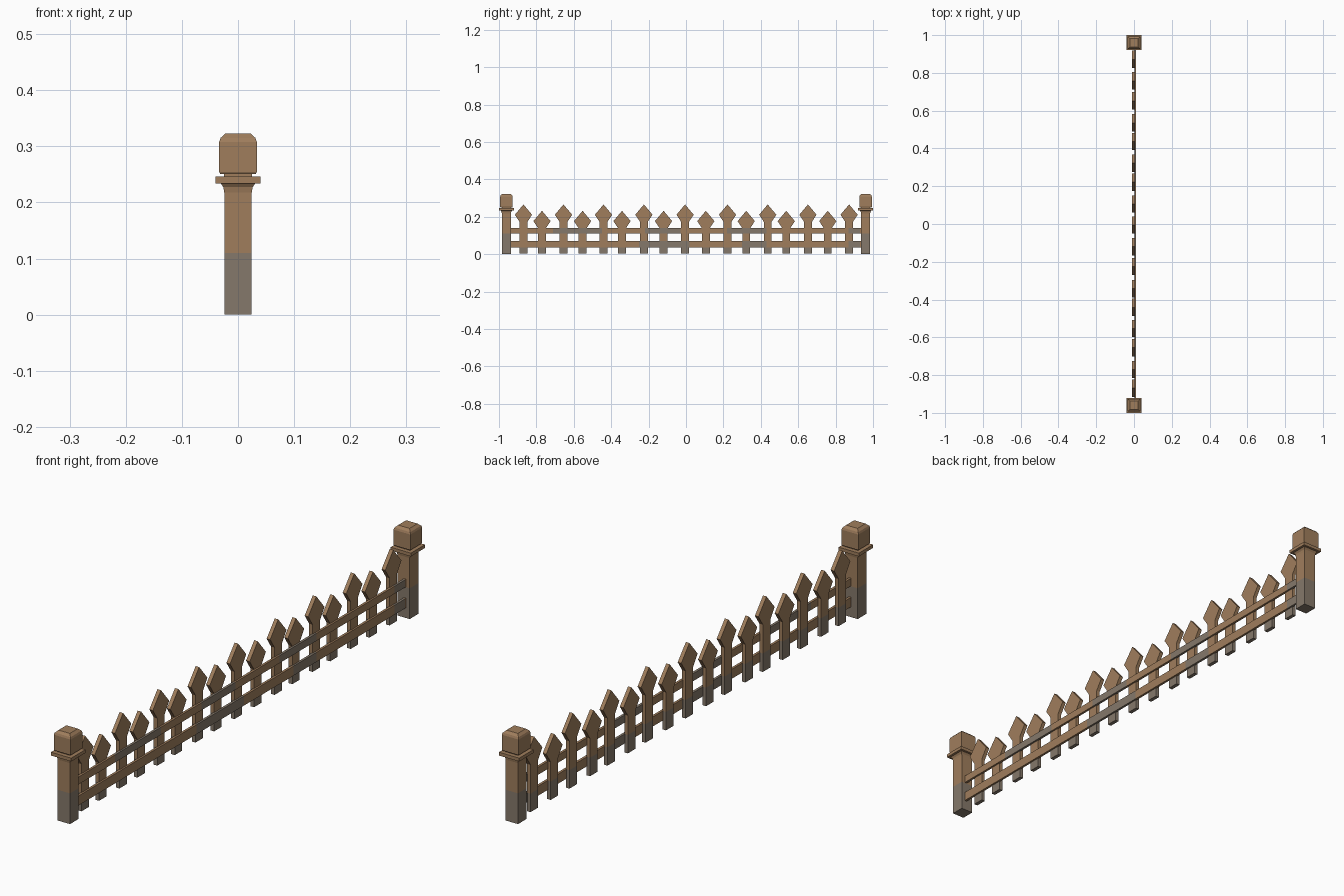
import bpy, bmesh
from mathutils import Vector

if "Cube" in bpy.data.objects:
    bpy.data.objects.remove(bpy.data.objects["Cube"])


def material(name, rgb):
    m = bpy.data.materials.new(name)
    m.diffuse_color = (*rgb, 1)
    m.use_nodes = True
    m.node_tree.nodes["Principled BSDF"].inputs["Base Color"].default_value = m.diffuse_color
    return m


WOOD = material("tan wood", (0.35, 0.208, 0.108))
GREY = material("weathered grey wood", (0.235, 0.19, 0.145))


def finish(bm, name, cuts, axis, is_grey):
    """Cut the mesh across an axis and colour faces by a position rule."""
    n = Vector((0, 0, 0))
    n[axis] = 1
    for c in cuts:
        bmesh.ops.bisect_plane(bm, geom=bm.verts[:] + bm.edges[:] + bm.faces[:],
                               plane_co=n * c, plane_no=n)
    bmesh.ops.recalc_face_normals(bm, faces=bm.faces[:])
    for f in bm.faces:
        f.material_index = int(is_grey(f.calc_center_median()))
    me = bpy.data.meshes.new(name)
    bm.to_mesh(me)
    bm.free()
    me.materials.append(WOOD)
    me.materials.append(GREY)
    ob = bpy.data.objects.new(name, me)
    bpy.context.collection.objects.link(ob)
    return ob


# End posts: square rings stacked up a (half width, height) profile
POST = [(0.0245, 0), (0.0245, 0.218), (0.026, 0.227), (0.031, 0.234),
        (0.040, 0.234), (0.040, 0.246), (0.025, 0.246), (0.025, 0.251),
        (0.032, 0.251), (0.0335, 0.254), (0.0335, 0.308), (0.031, 0.315),
        (0.0225, 0.323)]


def post(name, y):
    bm = bmesh.new()
    rings = [[bm.verts.new((sx * r, y + sy * r, z))
              for sx, sy in ((-1, -1), (1, -1), (1, 1), (-1, 1))] for r, z in POST]
    for a, b in zip(rings, rings[1:]):
        for i in range(4):
            j = (i + 1) % 4
            bm.faces.new((a[i], a[j], b[j], b[i]))
    bm.faces.new(rings[0][::-1])
    bm.faces.new(rings[-1])
    finish(bm, name, [0.11], 2, lambda c: c.z < 0.11)


post("front_post", -0.96)
post("back_post", 0.96)


# Pickets: arrow-headed boards, alternating tall and short
def picket(name, y, top):
    wide, neck = top - 0.055, top - 0.093
    half = [(0.021, 0.004), (0.021, neck), (0.046, wide)]
    outline = half + [(0, top)] + [(-h, z) for h, z in reversed(half)]
    bm = bmesh.new()
    face = bm.faces.new([bm.verts.new((-0.010, y + h, z)) for h, z in outline])
    ext = bmesh.ops.extrude_face_region(bm, geom=[face], use_keep_orig=True)
    bmesh.ops.translate(bm, vec=(0.014, 0, 0),
                        verts=[v for v in ext["geom"] if isinstance(v, bmesh.types.BMVert)])
    finish(bm, name, [0.07], 2, lambda c: c.z < 0.07)


TALL = [-0.869, -0.655, -0.441, -0.225, -0.005, 0.222, 0.437, 0.652, 0.872]
SHORT = [-0.77, -0.553, -0.342, -0.12, 0.106, 0.322, 0.536, 0.758]
for i, y in enumerate(TALL):
    picket(f"tall_picket_{i}", y, 0.266)
for i, y in enumerate(SHORT):
    picket(f"short_picket_{i}", y, 0.232)


# Rails: long boards on the +x side with weathered stretches
def rail(name, z0, z1, patches):
    bm = bmesh.new()
    bmesh.ops.create_cube(bm, size=1)
    for v in bm.verts:
        v.co = Vector((0.006 + v.co.x * 0.009, v.co.y * 1.9,
                       (z0 + z1) / 2 + v.co.z * (z1 - z0)))
    finish(bm, name, [y for p in patches for y in p], 1,
           lambda c: any(a < c.y < b for a, b in patches))


rail("upper_rail", 0.112, 0.139, [(-0.71, -0.45), (-0.22, -0.03), (0.22, 0.43), (0.87, 0.93)])
rail("lower_rail", 0.037, 0.071, [(-0.25, 0.02), (0.30, 0.43), (0.87, 0.93)])
